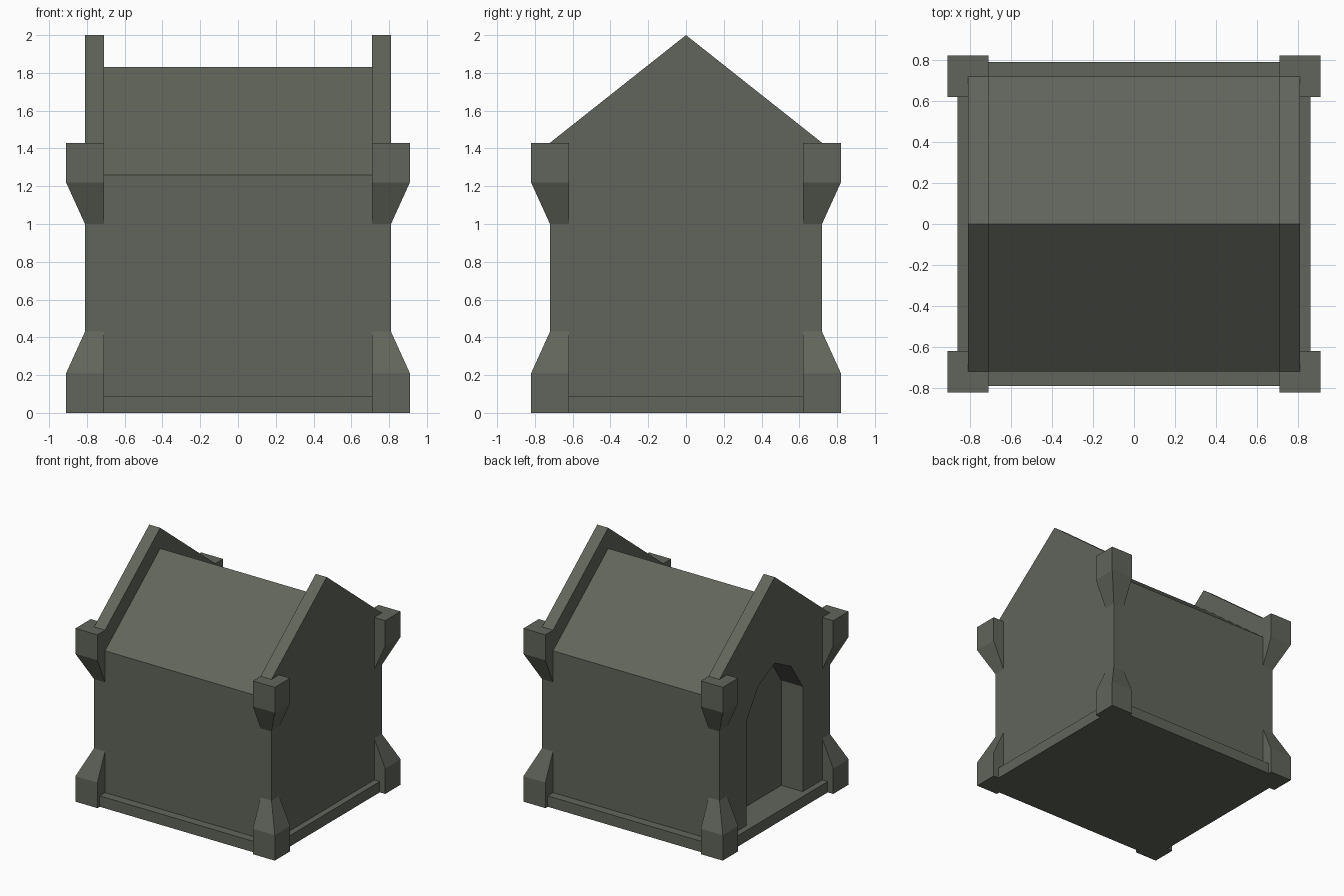
import bpy
import bmesh

if "Cube" in bpy.data.objects:
    bpy.data.objects.remove(bpy.data.objects["Cube"])

stone = bpy.data.materials.new("dark grey stone")
stone.diffuse_color = (0.12, 0.13, 0.105, 1)
stone.use_nodes = True
stone.node_tree.nodes["Principled BSDF"].inputs["Base Color"].default_value = stone.diffuse_color


def loft(name, rings):
    """Solid skinned through matching rings of points, with both ends capped."""
    bm = bmesh.new()
    loops = [[bm.verts.new(p) for p in ring] for ring in rings]
    n = len(loops[0])
    for a, b in zip(loops, loops[1:]):
        for i in range(n):
            j = (i + 1) % n
            bm.faces.new((a[i], a[j], b[j], b[i]))
    bm.faces.new(loops[0])
    bm.faces.new(loops[-1])
    bmesh.ops.recalc_face_normals(bm, faces=bm.faces)
    mesh = bpy.data.meshes.new(name)
    bm.to_mesh(mesh)
    bm.free()
    mesh.materials.append(stone)
    obj = bpy.data.objects.new(name, mesh)
    bpy.context.collection.objects.link(obj)
    return obj


def extrude_x(name, profile, x0, x1):
    """Extrude a (y, z) profile along x."""
    return loft(name, [[(x, y, z) for y, z in profile] for x in (x0, x1)])


def house(eave, ridge, base=0.09, half=0.72):
    return [(-half, base), (half, base), (half, eave), (0, ridge), (-half, eave)]


# Plinth under the whole building
extrude_x("plinth", [(-0.79, 0), (0.79, 0), (0.79, 0.09), (-0.79, 0.09)], -0.86, 0.86)

# Walls with pitched roof, and a taller gable slab at each end
core = extrude_x("walls_and_roof", house(1.26, 1.83), -0.71, 0.71)
door_gable = extrude_x("door_gable", house(1.43, 2.0), -0.81, -0.71)
extrude_x("blank_gable", house(1.43, 2.0), 0.71, 0.81)

# Arched doorway recess cut into the -x end
arch = [(-0.366, 0.0), (0.366, 0.0), (0.366, 0.955), (0.215, 1.18),
        (0, 1.29), (-0.215, 1.18), (-0.366, 0.955)]
cutter = extrude_x("doorway_cutter", arch, -1.0, -0.615)
cutter.hide_render = True
cutter.hide_viewport = True
for obj in (core, door_gable):
    cut = obj.modifiers.new("doorway", "BOOLEAN")
    cut.operation = "DIFFERENCE"
    cut.solver = "EXACT"
    cut.object = cutter

# Corner blocks: flared feet below and flared caps above
foot = [(0, 0.91, 0.82), (0.21, 0.91, 0.82), (0.43, 0.81, 0.72)]
cap = [(1.0, 0.81, 0.72), (1.22, 0.91, 0.82), (1.43, 0.91, 0.82)]
for sx, side in ((-1, "left"), (1, "right")):
    for sy, end in ((-1, "front"), (1, "back")):
        for part, levels in (("foot", foot), ("cap", cap)):
            rings = [[(sx * 0.71, sy * 0.62, z), (sx * ox, sy * 0.62, z),
                      (sx * ox, sy * oy, z), (sx * 0.71, sy * oy, z)]
                     for z, ox, oy in levels]
            loft(f"corner_{part}_{end}_{side}", rings)
